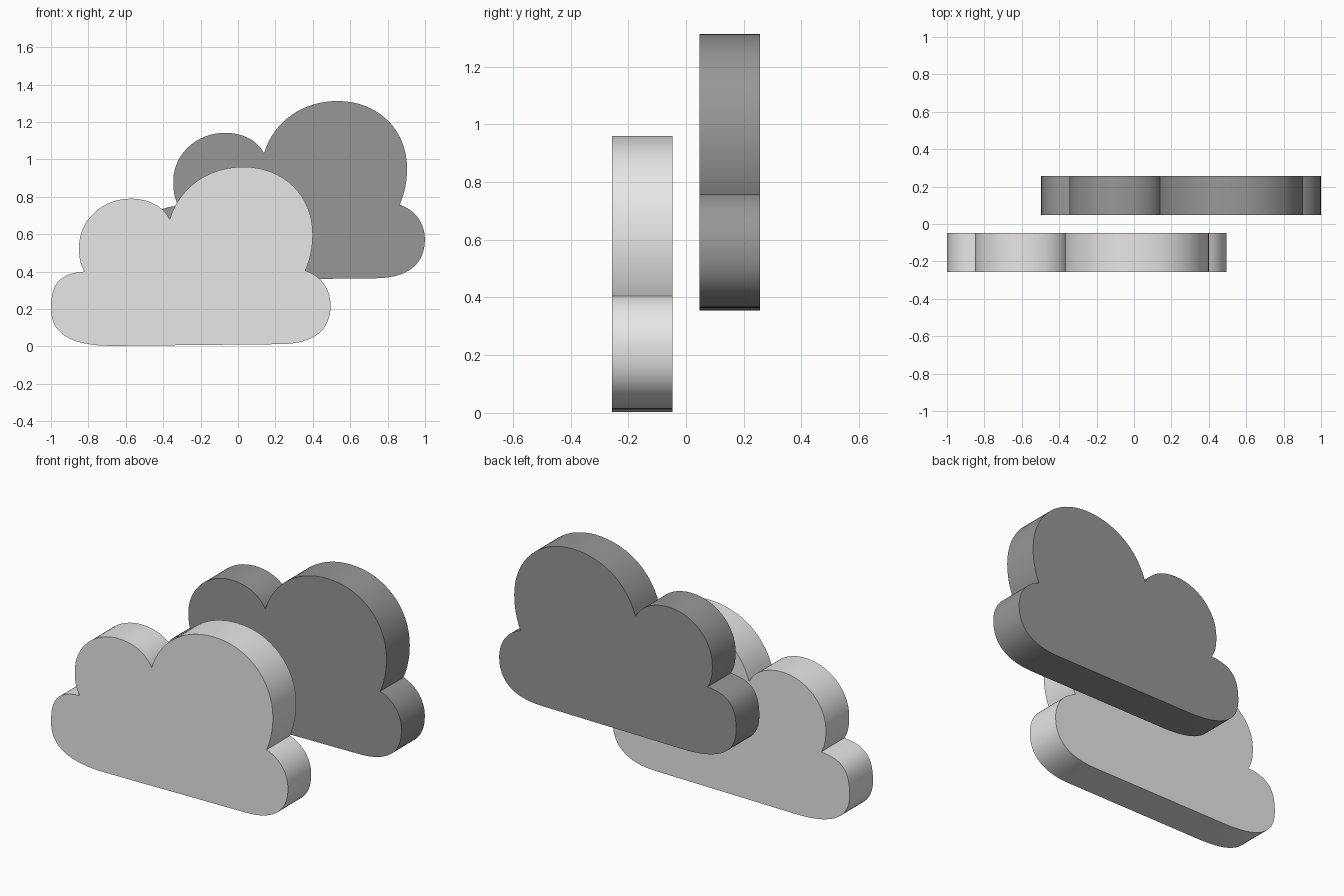
import bpy, bmesh
from mathutils import Vector
from mathutils.geometry import interpolate_bezier

if "Cube" in bpy.data.objects:
    bpy.data.objects.remove(bpy.data.objects["Cube"])

# Front cloud outline (x, z): start point, then cubic segments (handle, handle, end)
START = (-0.65, 0.003)
SEGMENTS = [
    ((-0.86, 0.0), (-1.0, 0.05), (-1.0, 0.20)),          # left foot
    ((-1.0, 0.33), (-0.96, 0.39), (-0.82, 0.40)),
    ((-0.845, 0.44), (-0.85, 0.48), (-0.85, 0.53)),      # small puff
    ((-0.85, 0.68), (-0.72, 0.79), (-0.575, 0.79)),
    ((-0.48, 0.79), (-0.40, 0.75), (-0.365, 0.68)),
    ((-0.31, 0.86), (-0.15, 0.96), (0.03, 0.96)),        # large puff
    ((0.24, 0.96), (0.40, 0.81), (0.40, 0.60)),
    ((0.40, 0.53), (0.385, 0.46), (0.36, 0.405)),
    ((0.44, 0.38), (0.495, 0.31), (0.495, 0.22)),        # right foot
    ((0.495, 0.09), (0.41, 0.012), (0.22, 0.012)),
]


def outline():
    pts, p = [], START
    for h1, h2, end in SEGMENTS:
        curve = interpolate_bezier(*[Vector((a, 0, b)) for a, b in (p, h1, h2, end)], 17)
        pts += curve[:-1]
        p = end
    pts.append(Vector((p[0], 0, p[1])))
    return pts


def material(name, value):
    m = bpy.data.materials.new(name)
    m.diffuse_color = (value, value, value, 1)
    m.use_nodes = True
    m.node_tree.nodes["Principled BSDF"].inputs["Base Color"].default_value = m.diffuse_color
    return m


def cloud(name, offset, depth, mat):
    bm = bmesh.new()
    face = bm.faces.new([bm.verts.new(p + Vector(offset)) for p in outline()])
    ext = bmesh.ops.extrude_face_region(bm, geom=[face])
    bmesh.ops.translate(bm, vec=(0, depth, 0),
                        verts=[v for v in ext["geom"] if isinstance(v, bmesh.types.BMVert)])
    bmesh.ops.recalc_face_normals(bm, faces=bm.faces)
    me = bpy.data.meshes.new(name)
    bm.to_mesh(me)
    bm.free()
    me.materials.append(mat)
    ob = bpy.data.objects.new(name, me)
    bpy.context.collection.objects.link(ob)
    # Smooth rim, crisp front and back edges
    bpy.ops.object.select_all(action='DESELECT')
    ob.select_set(True)
    bpy.context.view_layer.objects.active = ob
    bpy.ops.object.shade_smooth_by_angle(angle=0.52)


cloud("front_cloud", (0, -0.257, 0), 0.21, material("light grey", 0.8))
cloud("back_cloud", (0.504, 0.047, 0.352), 0.21, material("dark grey", 0.31))
